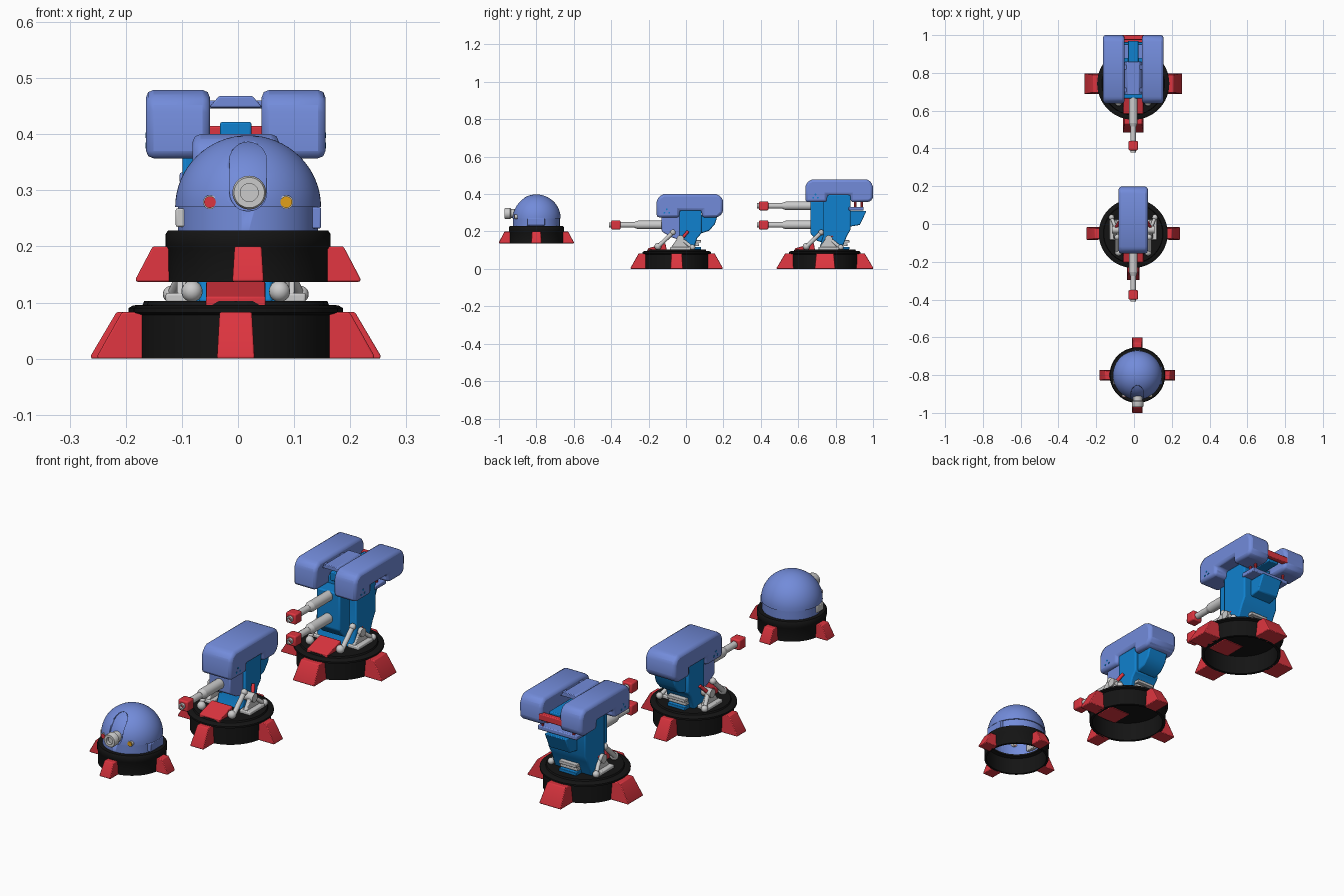
import bpy, bmesh, math
from mathutils import Vector, Matrix

if "Cube" in bpy.data.objects:
    bpy.data.objects.remove(bpy.data.objects["Cube"])


def material(name, rgb):
    m = bpy.data.materials.new(name)
    m.diffuse_color = (*rgb, 1)
    m.use_nodes = True
    m.node_tree.nodes["Principled BSDF"].inputs["Base Color"].default_value = m.diffuse_color
    return m


LIGHT = material("light_blue", (0.17, 0.26, 0.70))
BLUE = material("bright_blue", (0.005, 0.22, 0.62))
RED = material("red", (0.72, 0.035, 0.05))
BLACK = material("black", (0.007, 0.007, 0.007))
AMBER = material("amber", (0.75, 0.35, 0.01))
GREY = None


def finish(bm, name, mat, bevel=0, segs=2):
    bmesh.ops.remove_doubles(bm, verts=bm.verts, dist=1e-5)
    bmesh.ops.recalc_face_normals(bm, faces=bm.faces)
    me = bpy.data.meshes.new(name)
    bm.to_mesh(me)
    bm.free()
    ob = bpy.data.objects.new(name, me)
    bpy.context.collection.objects.link(ob)
    if mat:
        me.materials.append(mat)
    if bevel:
        b = ob.modifiers.new("bevel", 'BEVEL')
        b.width, b.segments, b.limit_method = bevel, segs, 'ANGLE'
        b.angle_limit = math.radians(35)
    me.shade_smooth()
    me.set_sharp_from_angle(angle=math.radians(35))
    return ob


def prism(name, pts, a, b, mat, bevel=0, axis='X', segs=2):
    """Extrude a profile: (y,z) along X, or (x,z) along Y."""
    bm = bmesh.new()
    put = (lambda p, t: (t, *p)) if axis == 'X' else (lambda p, t: (p[0], t, p[1]))
    f = bm.faces.new([bm.verts.new(put(p, a)) for p in pts])
    new = bmesh.ops.extrude_face_region(bm, geom=[f])['geom']
    d = Vector((b - a, 0, 0)) if axis == 'X' else Vector((0, b - a, 0))
    bmesh.ops.translate(bm, vec=d, verts=[v for v in new if isinstance(v, bmesh.types.BMVert)])
    return finish(bm, name, mat, bevel, segs)


def box(name, x, y, z, mat, bevel=0.004):
    return prism(name, [(y[0], z[0]), (y[1], z[0]), (y[1], z[1]), (y[0], z[1])], *x, mat, bevel)


def lathe(name, prof, origin, mat, direction=(0, 0, 1), n=48, closed=True):
    """Revolve (radius, height) points about a direction."""
    bm = bmesh.new()
    rot = Vector((0, 0, 1)).rotation_difference(Vector(direction)).to_matrix()
    o = Vector(origin)
    rings = [[bm.verts.new(o + rot @ Vector((r * math.cos(2 * math.pi * i / n), r * math.sin(2 * math.pi * i / n), h)))
              for i in range(n)] for r, h in prof]
    for k in range(len(prof) if closed else len(prof) - 1):
        p, q = rings[k], rings[(k + 1) % len(prof)]
        if prof[k][0] == 0 and prof[(k + 1) % len(prof)][0] == 0:
            continue
        for i in range(n):
            j = (i + 1) % n
            bm.faces.new((p[i], p[j], q[j], q[i]))
    return finish(bm, name, mat)


def rod(name, a, b, r, mat=GREY, r2=None, n=16):
    a, b = Vector(a), Vector(b)
    length = (b - a).length
    return lathe(name, [(0, 0), (r, 0), (r2 or r, length), (0, length)], a, mat, b - a, n)


def ball(name, c, r, mat=GREY):
    bm = bmesh.new()
    bmesh.ops.create_uvsphere(bm, u_segments=16, v_segments=10, radius=r, matrix=Matrix.Translation(c))
    return finish(bm, name, mat)


def feet(name, c, z0, z1, inner, top, outer, w):
    """Four wedge feet around a base ring."""
    prof = [(inner, z0), (outer, z0), (outer, z0 + 0.006), (top, z1), (inner, z1)]
    for k in range(4):
        ob = prism(f"{name}_foot_{k + 1}", prof, -w / 2, w / 2, RED, 0.003)
        for v in ob.data.vertices:
            if v.co.z > z0 + 0.01:
                v.co.x *= 0.86
        ob.matrix_world = Matrix.Translation((*c, 0)) @ Matrix.Rotation(k * math.pi / 2, 4, 'Z')


# ---------------- Dome turret ----------------
dx, dy = 0.018, -0.8
feet("dome", (dx, dy), 0.137, 0.2, 0.135, 0.17, 0.2, 0.056)
lathe("dome_base_ring", [(0.134, 0.137), (0.144, 0.137), (0.144, 0.195), (0.147, 0.2), (0.147, 0.222),
                         (0.143, 0.228), (0.118, 0.228), (0.118, 0.22), (0.134, 0.215)], (dx, dy, 0), BLACK, n=64)
arc = [i * math.pi / 32 for i in range(17)]
shell = [(0.125, 0.222), (0.125, 0.27)] + [(0.13 * math.cos(t), 0.27 + 0.128 * math.sin(t)) for t in arc]
shell += [(0.119 * math.cos(t), 0.27 + 0.117 * math.sin(t)) for t in reversed(arc)] + [(0.119, 0.222)]
shell = [(max(r, 0) if r > 1e-6 else 0, z) for r, z in shell]
dome = lathe("dome_shell", shell, (dx, dy, 0), LIGHT, n=64)
# gun slot cut through the outer shell, lined by an inner dome
h = [i * math.pi / 12 for i in range(13)]
slot = [(dx + 0.033 * math.cos(t), 0.353 + 0.033 * math.sin(t)) for t in h]
slot += [(dx - 0.033 * math.cos(t), 0.296 - 0.033 * math.sin(t)) for t in h]
cutter = prism("slot_cutter", slot, -1.0, dy, None, axis='Y')
cutter.hide_render = True
cutter.hide_set(True)
cut = dome.modifiers.new("slot", 'BOOLEAN')
cut.object, cut.operation, cut.solver = cutter, 'DIFFERENCE', 'EXACT'
lathe("dome_lining", [(0.122, 0.228)] + [(0.122 * math.cos(t) if t < 1.57 else 0, 0.27 + 0.12 * math.sin(t)) for t in arc],
      (dx, dy, 0), LIGHT, n=64, closed=False)
lathe("dome_gun", [(0, 0), (0.024, 0), (0.024, 0.055), (0.03, 0.06), (0.03, 0.085), (0.027, 0.09),
                   (0.016, 0.09), (0.016, 0.075), (0, 0.075)], (dx + 0.002, -0.88, 0.296), GREY, (0, -1, 0))
for s, m in ((-1, RED), (1, AMBER)):
    rod("dome_lamp_bezel", (dx + s * 0.068, -0.89, 0.279), (dx + s * 0.068, -0.914, 0.279), 0.0125)
    rod("dome_lamp", (dx + s * 0.068, -0.89, 0.279), (dx + s * 0.068, -0.917, 0.279), 0.0105, m)
box("dome_side_hatch", (dx + 0.1, dx + 0.13), (-0.85, -0.755), (0.232, 0.27), LIGHT, 0.003)
box("dome_side_panel", (dx - 0.129, dx - 0.1), (-0.85, -0.8), (0.235, 0.268), GREY, 0.003)


def base(name, cx, cy, k, w):
    """Round hollow base, feet, front hatch and rear step shared by both big turrets."""
    lathe(name + "_base_ring", [(0.165 * k, 0), (0.178 * k, 0), (0.178 * k, 0.078), (0.191 * k, 0.082), (0.191 * k, 0.09),
                                (0.183 * k, 0.095), (0.166 * k, 0.096), (0.163 * k, 0.103), (0, 0.103), (0, 0.088),
                                (0.165 * k, 0.088)], (cx, cy, 0), BLACK, n=64)
    feet(name, (cx, cy), 0, 0.083, 0.165 * k, 0.2125 * k, 0.258 * k, w)
    prism(name + "_front_hatch", [(cy - 0.16 * k, 0.085), (cy - 0.16 * k, 0.11), (cy - 0.06, 0.138), (cy - 0.05, 0.085)],
          cx - 0.053, cx + 0.053, RED, 0.003)
    for i, (b, zz, m) in enumerate(((0.13, 0.118, BLUE), (0.12, 0.136, GREY), (0.13, 0.154, GREY))):
        box(f"{name}_rear_step_{i + 1}", (cx - 0.045, cx + 0.045), (cy + 0.05, cy + b), (zz - 0.014, zz), m, 0.002)
    # side struts
    for s in (-1, 1):
        p = lambda x, y, z: (cx + s * x, cy + y, z)
        rod(name + "_hub", p(0.05, 0.02, 0.16), p(0.112, 0.02, 0.16), 0.02)
        box(name + "_strut_pad", sorted((cx + s * 0.07, cx + s * 0.125)), (cy - 0.035, cy + 0.075), (0.1, 0.117), GREY)
        prism(name + "_strut_bracket", [(cy - 0.03, 0.115), (cy + 0.07, 0.115), (cy + 0.035, 0.165), (cy + 0.005, 0.165)],
              cx + s * 0.085, cx + s * 0.105, GREY, 0.003)
        rod(name + "_front_strut", p(0.085, -0.10, 0.118), p(0.085, -0.02, 0.195), 0.011)
        ball(name + "_front_joint", p(0.078, -0.10, 0.12), 0.019)
        ball(name + "_upper_joint", p(0.085, -0.02, 0.195), 0.015)
        rod(name + "_rear_strut", p(0.115, 0.085, 0.112), p(0.09, 0.02, 0.165), 0.009)
        ball(name + "_rear_joint", p(0.115, 0.085, 0.115), 0.015)
        rod(name + "_piston", p(0.09, 0.035, 0.17), p(0.075, 0.06, 0.2), 0.008, RED)


def gun(name, cx, y, z, root):
    """Barrel with thick sleeve and a red square muzzle."""
    rod(name + "_sleeve", (cx, root, z), (cx, y + 0.15, z), 0.023, n=24)
    rod(name + "_collar", (cx, y + 0.15, z), (cx, y + 0.13, z), 0.023, r2=0.016, n=24)
    rod(name + "_barrel", (cx, y + 0.14, z), (cx, y + 0.03, z), 0.015, n=24)
    box(name + "_muzzle", (cx - 0.025, cx + 0.025), (y + 0.005, y + 0.055), (z - 0.024, z + 0.024), RED, 0.006)
    lathe(name + "_bore", [(0.008, 0), (0.014, 0), (0.014, 0.02), (0.008, 0.02)], (cx, y + 0.014, z), GREY, (0, -1, 0), 24)


def rivets(name, x, y, z, s):
    for a, b in ((0, 0), (0.025, 0), (0.012, 0.018)):
        rod(name, (x - s * 0.004, y + a, z + b), (x + s * 0.0012, y + a, z + b), 0.005, BLUE, n=10)


# ---------------- Single gun turret ----------------
sx, sy = -0.004, -0.05
base("single", sx, sy, 0.955, 0.067)
gun("single_gun", sx, -0.405, 0.235, -0.10)
prism("single_gun_mount", [(-0.13, 0.20), (-0.13, 0.29), (-0.02, 0.29), (-0.02, 0.15), (-0.08, 0.17)],
      sx - 0.055, sx + 0.055, LIGHT, 0.006)
prism("single_body", [(-0.035, 0.315), (0.083, 0.315), (0.083, 0.19), (0.06, 0.165), (0.04, 0.1), (-0.06, 0.1), (-0.035, 0.17)],
      sx - 0.066, sx + 0.066, BLUE, 0.006)
prism("single_rear_body", [(0.08, 0.29), (0.17, 0.29), (0.155, 0.24), (0.125, 0.205), (0.08, 0.19)],
      sx - 0.052, sx + 0.052, BLUE, 0.006)
prism("single_housing", [(-0.157, 0.275), (-0.157, 0.36), (-0.147, 0.385), (-0.12, 0.4), (0.16, 0.4), (0.185, 0.39),
                         (0.198, 0.365), (0.198, 0.3), (0.17, 0.275), (0.085, 0.275), (0.085, 0.312),
                         (-0.035, 0.312), (-0.035, 0.275)], sx - 0.077, sx + 0.077, LIGHT, 0.014)
for s in (-1, 1):
    rivets("single_rivet", sx + s * 0.077, -0.115, 0.3, s)

# ---------------- Twin gun turret ----------------
tx, ty = -0.004, 0.743
base("twin", tx, ty, 1.0, 0.11)
gun("twin_upper_gun", tx, 0.385, 0.337, 0.70)
gun("twin_lower_gun", tx, 0.385, 0.235, 0.70)
prism("twin_front_body", [(0.665, 0.36), (0.77, 0.36), (0.77, 0.13), (0.70, 0.15), (0.665, 0.19)],
      tx - 0.06, tx + 0.06, BLUE, 0.006)
prism("twin_body", [(0.735, 0.395), (0.88, 0.395), (0.88, 0.21), (0.86, 0.175), (0.83, 0.1), (0.71, 0.1), (0.735, 0.18)],
      tx - 0.095, tx + 0.095, BLUE, 0.006)
prism("twin_rear_body", [(0.87, 0.31), (0.965, 0.31), (0.93, 0.235), (0.87, 0.225)], tx - 0.055, tx + 0.055, BLUE, 0.005)
box("twin_rear_shelf", (tx - 0.1, tx + 0.1), (0.87, 0.95), (0.312, 0.332), LIGHT)
box("twin_top_block", (tx - 0.028, tx + 0.028), (0.72, 0.97), (0.38, 0.422), BLUE)
box("twin_rear_bar", (tx - 0.06, tx + 0.06), (0.975, 1.0), (0.385, 0.415), RED)
prism("twin_top_bridge", [(tx - 0.047, 0.448), (tx + 0.047, 0.448), (tx + 0.03, 0.468), (tx - 0.03, 0.468)],
      0.685, 0.86, LIGHT, 0.003, axis='Y')
for i in (0.71, 0.83):
    box("twin_cross_bar", (tx - 0.06, tx + 0.06), (i - 0.012, i + 0.012), (0.446, 0.46), LIGHT, 0.002)
for s in (-1, 1):
    a, b = sorted((tx + s * 0.046, tx + s * 0.16))
    prism("twin_pod", [(0.638, 0.357), (0.638, 0.44), (0.648, 0.465), (0.675, 0.479), (0.965, 0.479), (0.988, 0.468),
                       (1.0, 0.44), (1.0, 0.375), (0.98, 0.357), (0.88, 0.357), (0.88, 0.395),
                       (0.755, 0.395), (0.755, 0.357)], a, b, LIGHT, 0.014)
    rivets("twin_rivet", tx + s * 0.16, 0.68, 0.38, s)
    for i in (0.905, 0.94):
        rod("twin_pod_post", (tx + s * 0.08, i, 0.325), (tx + s * 0.08, i, 0.365), 0.006, RED, n=10)
